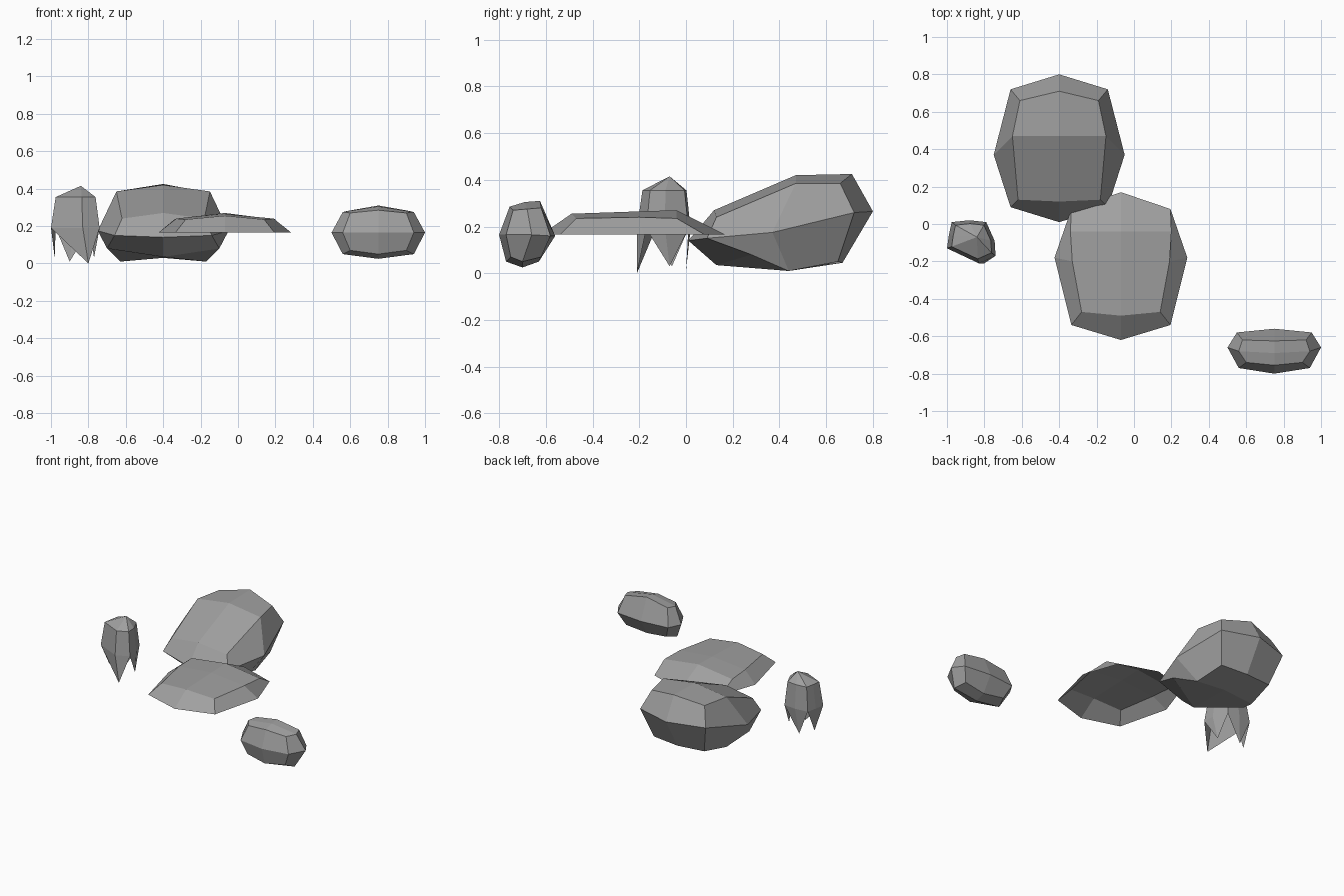
import bpy
import bmesh
from mathutils import Vector

if "Cube" in bpy.data.objects:
    bpy.data.objects.remove(bpy.data.objects["Cube"], do_unlink=True)

# One plain stone colour
stone_grey = bpy.data.materials.new("stone_grey")
stone_grey.use_nodes = True
colour = (0.35, 0.35, 0.35, 1)
stone_grey.diffuse_color = colour
stone_grey.node_tree.nodes["Principled BSDF"].inputs["Base Color"].default_value = colour


def finish(name, bm):
    """Turn a bmesh into a flat-shaded stone object."""
    bmesh.ops.recalc_face_normals(bm, faces=bm.faces)
    mesh = bpy.data.meshes.new(name)
    bm.to_mesh(mesh)
    bm.free()
    mesh.materials.append(stone_grey)
    obj = bpy.data.objects.new(name, mesh)
    bpy.context.collection.objects.link(obj)
    return obj


def boulder(name, centre_x, *layers):
    """Rounded block, mirrored in x. Each layer, from the top down, has front,
    middle and back rows of (centre y, centre z, side offset, side y, side z).
    With only two layers the block is an open shell."""
    bm = bmesh.new()
    grids = []
    for layer in layers:
        grid = []
        for cy, cz, dx, sy, sz in layer:
            grid.append([
                bm.verts.new((centre_x - dx, sy, sz)),
                bm.verts.new((centre_x, cy, cz)),
                bm.verts.new((centre_x + dx, sy, sz)),
            ])
        grids.append(grid)

    # Caps
    for grid in grids[::2]:
        for row, following in zip(grid, grid[1:]):
            for col in range(2):
                bm.faces.new((row[col], row[col + 1], following[col + 1], following[col]))

    # Sides
    def rim(g):
        return g[0] + [g[1][2]] + g[2][::-1] + [g[1][0]]

    for upper, lower in zip(grids, grids[1:]):
        a, b = rim(upper), rim(lower)
        for i in range(len(a)):
            bm.faces.new((a[i - 1], a[i], b[i], b[i - 1]))

    # The middle layer has no inner vertex
    bmesh.ops.delete(bm, geom=[v for v in bm.verts if not v.link_faces], context="VERTS")
    return finish(name, bm)


# Large tilted boulder at the back
boulder(
    "large_boulder", -0.40,
    [(.12, .27, .22, .13, .24), (.47, .42, .25, .47, .385), (.71, .425, .21, .66, .385)],
    [(.01, .14, .26, .09, .15), (.4, .2, .35, .37, .175), (.80, .265, .26, .72, .26)],
    [(.13, .035, .30, .28, .08), (.44, .03, .23, .44, .01), (.67, .045, .2, .65, .05)],
)

# Flat slab in the middle, open underneath
boulder(
    "flat_slab", -0.07,
    [(-.49, .255, .21, -.47, .235), (-.2, .265, .26, -.2, .24), (-.04, .27, .27, -.04, .235)],
    [(-.62, .165, .265, -.54, .165), (-.2, .2, .355, -.18, .165), (.17, .165, .265, .08, .165)],
)

# Small rounded stone at the front left
boulder(
    "small_stone", 0.75,
    [(-.755, .285, .15, -.74, .27), (-.69, .305, .19, -.68, .275), (-.625, .31, .17, -.62, .28)],
    [(-.80, .165, .19, -.77, .165), (-.68, .16, .25, -.66, .165), (-.56, .16, .20, -.58, .16)],
    [(-.77, .05, .15, -.75, .07), (-.7, .025, .19, -.7, .05), (-.63, .05, .16, -.62, .07)],
)

# Hollow shard: a domed cap with four hanging points
bm = bmesh.new()
outline = [(-.745, -.09), (-.79, .01), (-.88, .02), (-.975, .01),
           (-.99, -.06), (-1, -.13), (-.83, -.21), (-.74, -.17)]
points = [(-.77, -.07, .03), (-.9, 0, .01), (-.98, -.06, .03), (-.8, -.21, 0)]
middle = Vector((-.86, -.08))
skirt = [bm.verts.new((x, y, .19)) for x, y in outline]
crown = [bm.verts.new((*middle.lerp(Vector(p), .82), .355)) for p in outline]
apex = bm.verts.new((-.84, -.07, .415))
for i in range(len(skirt)):
    bm.faces.new((skirt[i - 1], skirt[i], crown[i], crown[i - 1]))
    bm.faces.new((crown[i - 1], crown[i], apex))
for k, point in enumerate(points):
    tip = bm.verts.new(point)
    i = 2 * k
    bm.faces.new((skirt[i], skirt[i - 1], tip))
    bm.faces.new((skirt[i + 1], skirt[i], tip))
finish("hollow_shard", bm)
